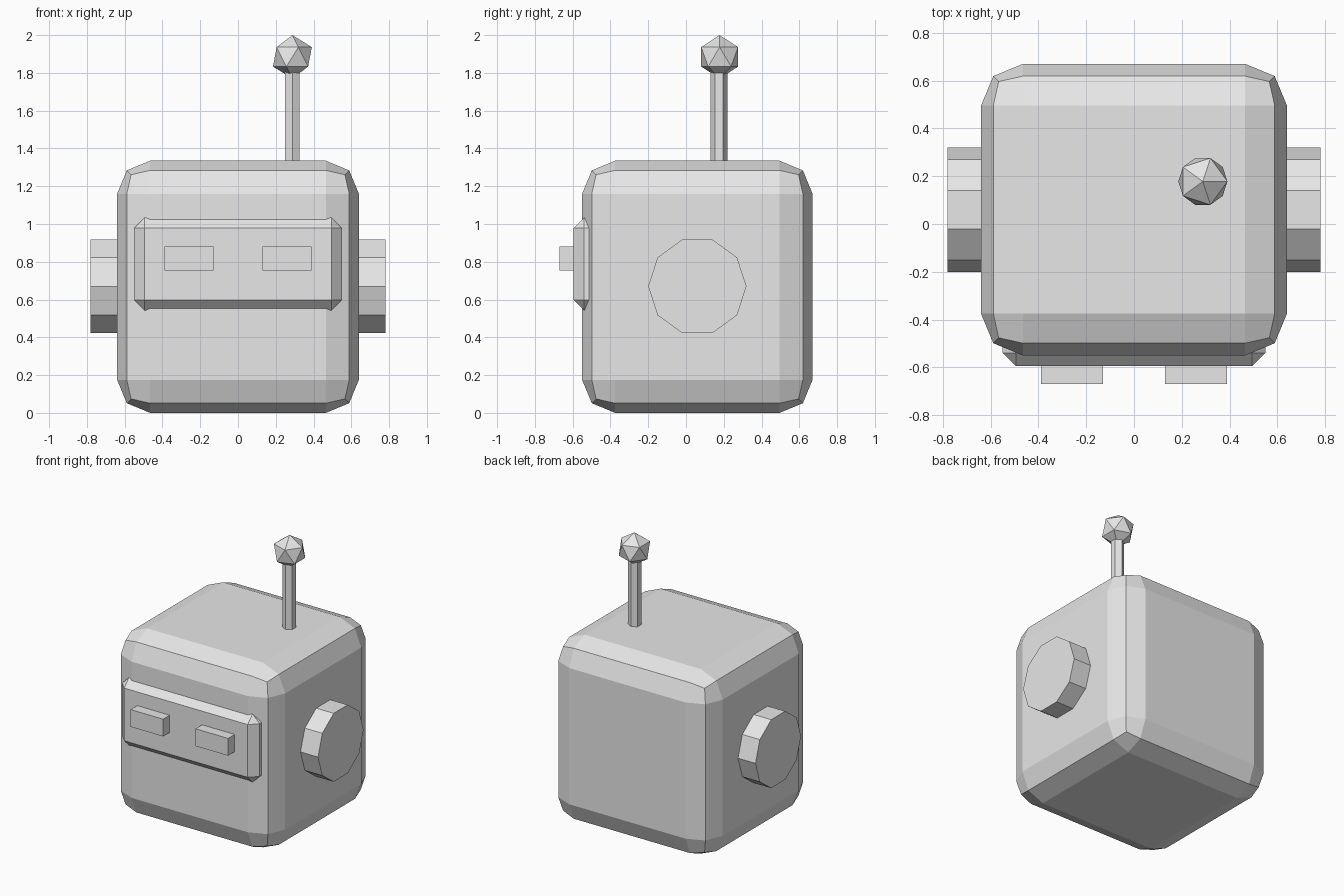
import bpy
import math

cube = bpy.data.objects.get("Cube")
if cube:
    bpy.data.objects.remove(cube, do_unlink=True)

# One plain material for the whole robot head
grey = bpy.data.materials.new("light_grey")
grey.use_nodes = True
colour = (0.8, 0.8, 0.8, 1)
grey.diffuse_color = colour
grey.node_tree.nodes["Principled BSDF"].inputs["Base Color"].default_value = colour


def finish(name):
    obj = bpy.context.object
    obj.name = obj.data.name = name
    obj.data.materials.append(grey)
    return obj


def box(name, low, high, bevel=0, segments=1):
    """Box between two corners, with optional bevelled edges."""
    centre = [(a + b) / 2 for a, b in zip(low, high)]
    bpy.ops.mesh.primitive_cube_add(size=1, location=centre)
    obj = finish(name)
    obj.scale = [b - a for a, b in zip(low, high)]
    bpy.ops.object.transform_apply(location=False, rotation=False, scale=True)
    if bevel:
        mod = obj.modifiers.new("bevel", 'BEVEL')
        mod.width = bevel
        mod.segments = segments
        mod.limit_method = 'NONE'
    return obj


def rod(name, sides, radius, depth, location, turn=0):
    bpy.ops.mesh.primitive_cylinder_add(vertices=sides, radius=radius, depth=depth,
                                        location=location, rotation=(0, turn, 0))
    return finish(name)


# Head and visor
box("head", (-0.64, -0.55, 0), (0.64, 0.67, 1.335), 0.175, 2)
box("visor", (-0.55, -0.595, 0.542), (0.55, -0.40, 1.035), 0.056)

# Eyes and ears, one on each side
for side, sign in (("left", 1), ("right", -1)):
    x_near, x_far = sorted((sign * 0.13, sign * 0.39))
    box(side + "_eye", (x_near, -0.67, 0.755), (x_far, -0.55, 0.88))
    rod(side + "_ear", 10, 0.26, 0.2, (sign * 0.68, 0.06, 0.67), math.pi / 2)

# Antenna with a faceted ball on top
rod("antenna", 6, 0.044, 0.6, (0.288, 0.175, 1.55))
bpy.ops.mesh.primitive_ico_sphere_add(subdivisions=1, radius=0.115,
                                      location=(0.288, 0.178, 1.885))
finish("antenna_ball")
